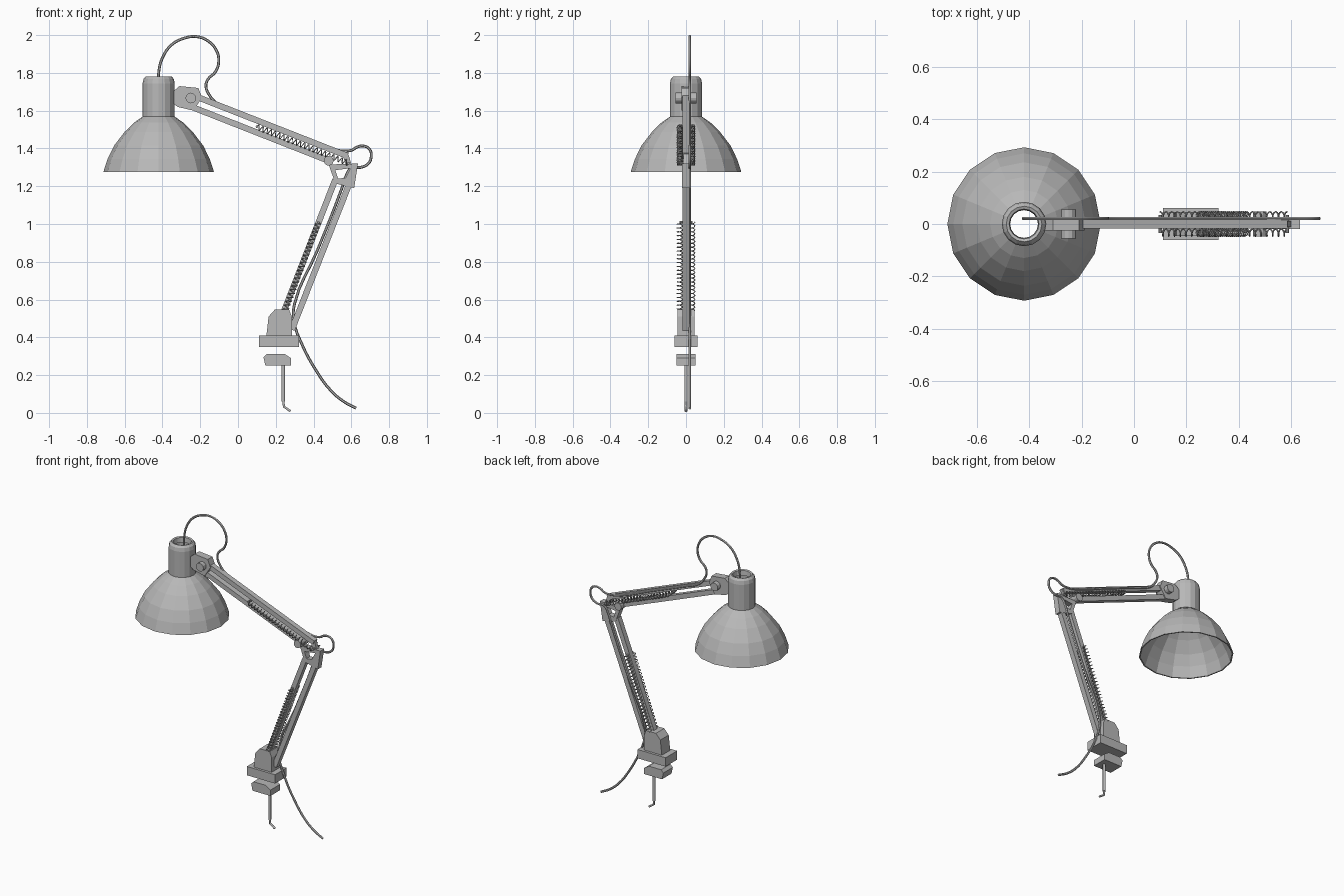
import bpy, bmesh, math
from mathutils import Vector

if "Cube" in bpy.data.objects:
    bpy.data.objects.remove(bpy.data.objects["Cube"])

metal = bpy.data.materials.new("grey metal")
metal.diffuse_color = (0.48, 0.48, 0.48, 1)
metal.use_nodes = True
metal.node_tree.nodes["Principled BSDF"].inputs["Base Color"].default_value = metal.diffuse_color


def finish(name, bm):
    bmesh.ops.recalc_face_normals(bm, faces=bm.faces)
    me = bpy.data.meshes.new(name)
    bm.to_mesh(me)
    bm.free()
    ob = bpy.data.objects.new(name, me)
    bpy.context.collection.objects.link(ob)
    me.materials.append(metal)
    return ob


def plate(name, outline, half):
    """Extrude an (x, z) outline to y = +-half."""
    bm = bmesh.new()
    front = bm.faces.new([bm.verts.new((x, -half, z)) for x, z in outline])
    new = bmesh.ops.extrude_face_region(bm, geom=[front])["geom"]
    bmesh.ops.translate(bm, vec=(0, 2 * half, 0),
                        verts=[g for g in new if isinstance(g, bmesh.types.BMVert)])
    return finish(name, bm)


def frame(name, outer, inner, half):
    """Plate with a hole; both outlines have the same point count."""
    bm = bmesh.new()
    rings = [[bm.verts.new((x, y, z)) for x, z in loop]
             for loop, y in ((outer, -half), (outer, half), (inner, half), (inner, -half))]
    n = len(outer)
    for k in range(4):
        a, b = rings[k], rings[(k + 1) % 4]
        for i in range(n):
            j = (i + 1) % n
            bm.faces.new((a[i], a[j], b[j], b[i]))
    return finish(name, bm)


def bar(name, a, b, width=0.032, half=0.018):
    a, b = Vector(a), Vector(b)
    d = (b - a).normalized()
    n = Vector((-d.y, d.x)) * width / 2
    return plate(name, [a + n, b + n, b - n, a - n], half)


def pin(name, x, z, r, half, sides=12):
    return plate(name, [(x + r * math.cos(2 * math.pi * i / sides),
                         z + r * math.sin(2 * math.pi * i / sides)) for i in range(sides)], half)


def lathe(name, profile, x, sides):
    """Revolve a closed (radius, z) profile about a vertical axis."""
    bm = bmesh.new()
    rings = []
    for i in range(sides):
        t = 2 * math.pi * i / sides
        rings.append([bm.verts.new((x + r * math.cos(t), r * math.sin(t), z)) for r, z in profile])
    n = len(profile)
    for i in range(sides):
        a, b = rings[i], rings[(i + 1) % sides]
        for k in range(n):
            m = (k + 1) % n
            bm.faces.new((a[k], b[k], b[m], a[m]))
    return finish(name, bm)


def tube(name, points, radius, smooth_path=False, resolution=1):
    cu = bpy.data.curves.new(name, 'CURVE')
    cu.dimensions = '3D'
    cu.bevel_depth = radius
    cu.bevel_resolution = resolution
    cu.resolution_u = 4
    cu.use_fill_caps = True
    if smooth_path:
        sp = cu.splines.new('BEZIER')
        sp.bezier_points.add(len(points) - 1)
        for bp, p in zip(sp.bezier_points, points):
            bp.co = p
            bp.handle_left_type = bp.handle_right_type = 'AUTO'
    else:
        sp = cu.splines.new('POLY')
        sp.points.add(len(points) - 1)
        for q, p in zip(sp.points, points):
            q.co = (*p, 1)
    cu.materials.append(metal)
    ob = bpy.data.objects.new(name, cu)
    bpy.context.collection.objects.link(ob)
    bpy.ops.object.select_all(action='DESELECT')
    ob.select_set(True)
    bpy.context.view_layer.objects.active = ob
    bpy.ops.object.convert(target='MESH')
    return ob


def spring(name, a, b, y, turns, r=0.014):
    a, b = Vector((a[0], y, a[1])), Vector((b[0], y, b[1]))
    d = (b - a).normalized()
    u = Vector((0, 1, 0))
    v = d.cross(u)
    steps = turns * 8
    pts = []
    for i in range(steps + 1):
        t = 2 * math.pi * i / 8
        pts.append(a.lerp(b, i / steps) + r * (math.cos(t) * u + math.sin(t) * v))
    return tube(name, pts, 0.003, resolution=0)


# Shade and lamp-holder cap, both open through the middle
HX = -0.42
lathe("lamp_shade", [(0.08, 1.572), (0.13, 1.537), (0.18, 1.488), (0.236, 1.415), (0.27, 1.345),
                     (0.293, 1.275), (0.285, 1.275), (0.262, 1.345), (0.228, 1.411),
                     (0.174, 1.481), (0.125, 1.529), (0.076, 1.562)], HX, 16)
lathe("lamp_cap", [(0.085, 1.57), (0.085, 1.745), (0.08, 1.768), (0.068, 1.782), (0.057, 1.778),
                   (0.053, 1.745), (0.075, 1.735), (0.075, 1.57)], HX, 16)

# Head bracket with its knob
plate("head_bracket", [(-0.345, 1.70), (-0.31, 1.73), (-0.21, 1.72), (-0.19, 1.67),
                       (-0.235, 1.60), (-0.32, 1.62), (-0.345, 1.64)], 0.025)
pin("head_knob", -0.25, 1.667, 0.028, 0.055)

# Arms: two parallel bars each
bar("upper_arm_top_bar", (-0.215, 1.672), (0.58, 1.36))
bar("upper_arm_bottom_bar", (-0.25, 1.622), (0.48, 1.335))
bar("lower_arm_front_bar", (0.515, 1.235), (0.24, 0.53))
bar("lower_arm_back_bar", (0.59, 1.215), (0.285, 0.44))

# Elbow plate with a triangular opening
frame("elbow_plate",
      [(0.48, 1.315), (0.635, 1.32), (0.615, 1.19), (0.515, 1.215)],
      [(0.515, 1.285), (0.595, 1.295), (0.57, 1.245), (0.53, 1.24)], 0.02)
bar("elbow_lug", (0.57, 1.365), (0.59, 1.30), 0.03, 0.012)
pin("elbow_knob", 0.48, 1.335, 0.026, 0.048)

# Springs on both sides of each arm, with their anchor pins
for side, y in (("front", -0.033), ("back", 0.033)):
    spring("upper_spring_" + side, (0.10, 1.515), (0.585, 1.322), y, 22)
    spring("lower_spring_" + side, (0.425, 1.01), (0.25, 0.54), y, 23)
for x, z in ((0.10, 1.515), (0.585, 1.322), (0.425, 1.01)):
    pin("spring_pin", x, z, 0.007, 0.034, 8)

# Table clamp
plate("clamp_body", [(0.15, 0.405), (0.162, 0.51), (0.195, 0.547), (0.27, 0.547),
                     (0.285, 0.51), (0.285, 0.405)], 0.045)
plate("clamp_top_plate", [(0.11, 0.35), (0.11, 0.41), (0.322, 0.41), (0.322, 0.35)], 0.062)
plate("clamp_jaw", [(0.145, 0.25), (0.135, 0.295), (0.152, 0.313), (0.245, 0.313),
                    (0.28, 0.29), (0.28, 0.25)], 0.051)
tube("clamp_screw", [(0.24, 0, 0.26), (0.24, 0, 0.06)], 0.01)
tube("screw_handle", [(0.24, 0, 0.07), (0.243, 0, 0.033), (0.278, 0, 0.009)], 0.007)

# Power cable: loop over the head, along the arms, loop at the elbow, tail
path = [(-0.42, 1.72), (-0.42, 1.80), (-0.40, 1.88), (-0.35, 1.95), (-0.28, 1.985),
        (-0.22, 1.992), (-0.16, 1.97), (-0.115, 1.92), (-0.102, 1.86), (-0.12, 1.805),
        (-0.16, 1.765), (-0.17, 1.73), (-0.15, 1.68), (-0.11, 1.638), (0.0, 1.592),
        (0.25, 1.494), (0.48, 1.402), (0.54, 1.388), (0.60, 1.39), (0.63, 1.407),
        (0.665, 1.413), (0.697, 1.395), (0.705, 1.355), (0.69, 1.32), (0.65, 1.30),
        (0.60, 1.297), (0.57, 1.25), (0.55, 1.19), (0.42, 0.86), (0.30, 0.58), (0.295, 0.49),
        (0.34, 0.36), (0.41, 0.23), (0.49, 0.12), (0.56, 0.06), (0.625, 0.025)]
cable = tube("power_cable", [(x, 0.021, z) for x, z in path], 0.0075, True)
bpy.ops.object.shade_smooth_by_angle()
